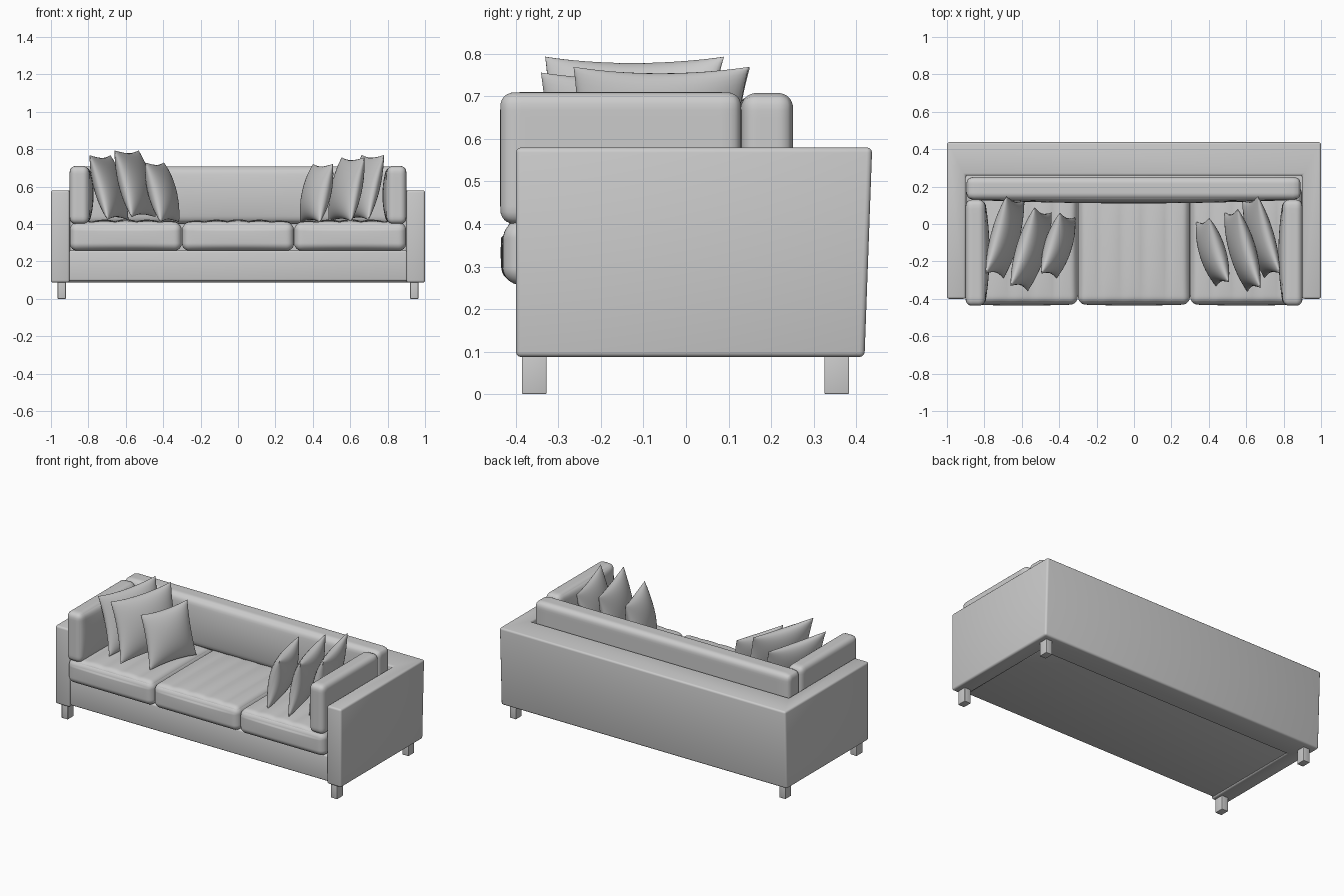
import bpy
import bmesh
import math
from mathutils import Vector, Euler

cube = bpy.data.objects.get("Cube")
if cube:
    bpy.data.objects.remove(cube, do_unlink=True)

fabric = bpy.data.materials.new("grey_fabric")
fabric.use_nodes = True
GREY = (0.6, 0.6, 0.6, 1)
fabric.diffuse_color = GREY
fabric.node_tree.nodes["Principled BSDF"].inputs["Base Color"].default_value = GREY


def finish(name, bm, bevel=0, angle=40):
    """Turn a bmesh into a smooth-shaded object, with an optional rounded edge."""
    bmesh.ops.recalc_face_normals(bm, faces=bm.faces)
    mesh = bpy.data.meshes.new(name)
    bm.to_mesh(mesh)
    bm.free()
    obj = bpy.data.objects.new(name, mesh)
    bpy.context.collection.objects.link(obj)
    mesh.materials.append(fabric)
    bpy.ops.object.select_all(action="DESELECT")
    obj.select_set(True)
    bpy.context.view_layer.objects.active = obj
    if bevel:
        mod = obj.modifiers.new("rounded_edges", "BEVEL")
        mod.width, mod.segments = bevel, 3
        bpy.ops.object.modifier_apply(modifier=mod.name)
    bpy.ops.object.shade_smooth_by_angle(angle=math.radians(angle))
    return obj


def box(name, low, high, bevel):
    bm = bmesh.new()
    bmesh.ops.create_cube(bm, size=1)
    low, high = Vector(low), Vector(high)
    for v in bm.verts:
        v.co = (low + high) / 2 + v.co * (high - low)
    return finish(name, bm, bevel)


def soft_box(name, low, high, radius, cuts, shape):
    """Rounded cushion; shape(unit, point) adds the swelling or stitching."""
    bm = bmesh.new()
    bmesh.ops.create_cube(bm, size=2)
    bmesh.ops.subdivide_edges(bm, edges=bm.edges, cuts=cuts, use_grid_fill=True)
    low, high = Vector(low), Vector(high)
    centre, half = (low + high) / 2, (high - low) / 2
    for v in bm.verts:
        unit = Vector([math.sin(max(-1, min(1, c)) * math.pi / 2) for c in v.co])
        p = unit * half
        core = Vector([max(radius - h, min(h - radius, c)) for c, h in zip(p, half)])
        p = core + (p - core).normalized() * radius
        shape(unit, p)
        v.co = centre + p
    return finish(name, bm, angle=60)


def dome(a, b):
    return max(0, (1 - a * a) * (1 - b * b))


# Outer shell: U-shaped arms and back, flaring backwards at the top
bm = bmesh.new()
outline = [(-1, -0.4), (-0.9, -0.4), (-0.9, 0.26), (0.9, 0.26),
           (0.9, -0.4), (1, -0.4), (1, 0.42), (-1, 0.42)]
floor = bm.faces.new([bm.verts.new((x, y, 0.087)) for x, y in outline])
walls = bmesh.ops.extrude_face_region(bm, geom=[floor])
for v in walls["geom"]:
    if isinstance(v, bmesh.types.BMVert):
        v.co.z = 0.58
        if v.co.y > 0.4:
            v.co.y = 0.438
finish("arm_and_back_shell", bm, 0.012)

# Base with a slightly raised underside
box("seat_base", (-0.905, -0.387, 0.095), (0.905, 0.27, 0.258), 0.01)

# Legs
for x, side in ((-0.942, "right"), (0.942, "left")):
    for y, end in ((-0.357, "front"), (0.355, "back")):
        box(f"{end}_{side}_leg", (x - 0.022, y - 0.029, 0), (x + 0.022, y + 0.029, 0.1), 0.003)


# Seat cushions with stitched channels running front to back
def channels(unit, p):
    if unit.z > 0.5:
        fade = dome(unit.x, unit.y) ** 0.5
        swell = abs(math.sin(p.x / 0.3 * math.pi * 2.5 + math.pi / 2)) ** 0.5
        p.z += fade * (0.004 + 0.014 * swell)
    elif unit.y < -0.9:
        p.y -= 0.006 * dome(unit.x, unit.z)


for name, x in (("right", -0.6), ("middle", 0), ("left", 0.6)):
    soft_box(f"{name}_seat_cushion", (x - 0.299, -0.43, 0.257), (x + 0.299, 0.2, 0.407),
             0.04, 40, channels)


# Back cushion
def back_swell(unit, p):
    if unit.y < 0:
        p.y -= 0.02 * dome(unit.x, unit.z)


soft_box("back_cushion", (-0.895, 0.13, 0.4), (0.89, 0.252, 0.708), 0.035, 20, back_swell)

# Arm cushions, swollen towards the seat
for s, side in ((-1, "right"), (1, "left")):
    def arm_swell(unit, p):
        if unit.x * s < 0:
            p.x -= s * 0.025 * dome(unit.y, unit.z)

    x0, x1 = sorted((s * 0.797, s * 0.9))
    soft_box(f"{side}_arm_cushion", (x0, -0.437, 0.4), (x1, 0.13, 0.71), 0.033, 20, arm_swell)


def pillow(name, centre, width, height, thick, lean, yaw):
    """Throw pillow: two domed sheets joined at a pinched seam."""
    bm = bmesh.new()
    turn = Euler((0, math.radians(lean), math.radians(yaw))).to_matrix()
    for face in (-1, 1):
        sheet = bmesh.ops.create_grid(bm, x_segments=24, y_segments=24, size=1)
        for v in sheet["verts"]:
            a = math.sin(v.co.x * math.pi / 2)
            b = math.sin(v.co.y * math.pi / 2)
            depth = face * thick / 2 * dome(a, b) ** 0.5
            across = a * width / 2 * (1 - 0.09 * (1 - b * b))
            up = b * height / 2 * (1 - 0.09 * (1 - a * a))
            v.co = Vector(centre) + turn @ Vector((depth, across, up))
    bmesh.ops.remove_doubles(bm, verts=bm.verts, dist=0.0004)
    finish(name, bm, angle=60)


# Throw pillows leaning against each arm
pillow("right_outer_pillow", (-0.69, -0.07, 0.595), 0.43, 0.36, 0.13, -16, -15)
pillow("right_middle_pillow", (-0.55, -0.135, 0.615), 0.44, 0.37, 0.14, -15, -17)
pillow("right_inner_pillow", (-0.405, -0.115, 0.57), 0.34, 0.33, 0.13, -15, -17)
pillow("left_outer_pillow", (0.68, -0.07, 0.595), 0.43, 0.36, 0.12, 14, 16)
pillow("left_middle_pillow", (0.58, -0.14, 0.585), 0.44, 0.35, 0.13, 12, 16)
pillow("left_inner_pillow", (0.42, -0.15, 0.565), 0.36, 0.32, 0.13, 13, 17)
